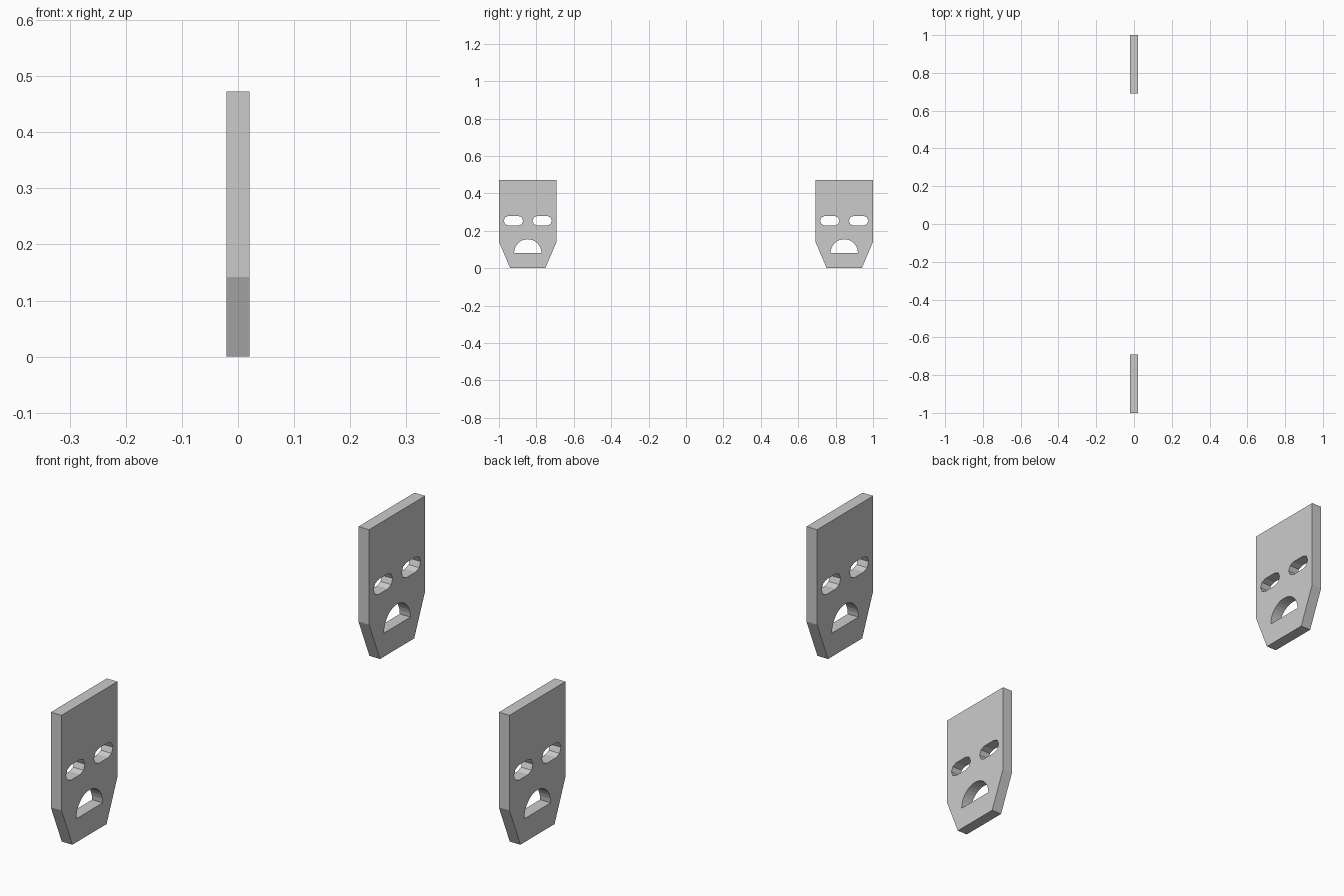
import bpy, bmesh
from math import sin, cos, pi

if "Cube" in bpy.data.objects:
    bpy.data.objects.remove(bpy.data.objects["Cube"])

HALF_T = 0.0205      # half plate thickness
CENTRE_Y = 0.846     # distance of each plate from the middle


def arc(cy, cz, r, a0, a1, n):
    return [(cy + r * cos(a0 + (a1 - a0) * i / n),
             cz + r * sin(a0 + (a1 - a0) * i / n)) for i in range(n + 1)]


def slot(cy, cz, half_w, r):
    d = half_w - r
    return (arc(cy + d, cz, r, -pi / 2, pi / 2, 4)
            + arc(cy - d, cz, r, pi / 2, 3 * pi / 2, 4))


# Plate outline with tapered foot, two slots and a half-round opening
outline = [(-0.094, 0), (0.094, 0), (0.154, 0.142), (0.154, 0.473),
           (-0.154, 0.473), (-0.154, 0.142)]
loops = [outline,
         slot(-0.077, 0.254, 0.052, 0.026),
         slot(0.077, 0.254, 0.052, 0.026),
         arc(0, 0.082, 0.073, 0, pi, 16)]


def make_plate(name, y):
    bm = bmesh.new()
    edges = []
    for loop in loops:
        vs = [bm.verts.new((-HALF_T, p[0], p[1])) for p in loop]
        edges += [bm.edges.new((vs[i - 1], vs[i])) for i in range(len(vs))]
    bmesh.ops.triangle_fill(bm, edges=edges, use_beauty=True, use_dissolve=False)
    ext = bmesh.ops.extrude_face_region(bm, geom=bm.faces[:], use_keep_orig=True)
    moved = [g for g in ext["geom"] if isinstance(g, bmesh.types.BMVert)]
    bmesh.ops.translate(bm, verts=moved, vec=(2 * HALF_T, 0, 0))
    bmesh.ops.recalc_face_normals(bm, faces=bm.faces[:])
    mesh = bpy.data.meshes.new(name)
    bm.to_mesh(mesh)
    bm.free()
    ob = bpy.data.objects.new(name, mesh)
    ob.location.y = y
    bpy.context.collection.objects.link(ob)


# Front and back plates
make_plate("front_bracket_plate", -CENTRE_Y)
make_plate("back_bracket_plate", CENTRE_Y)
